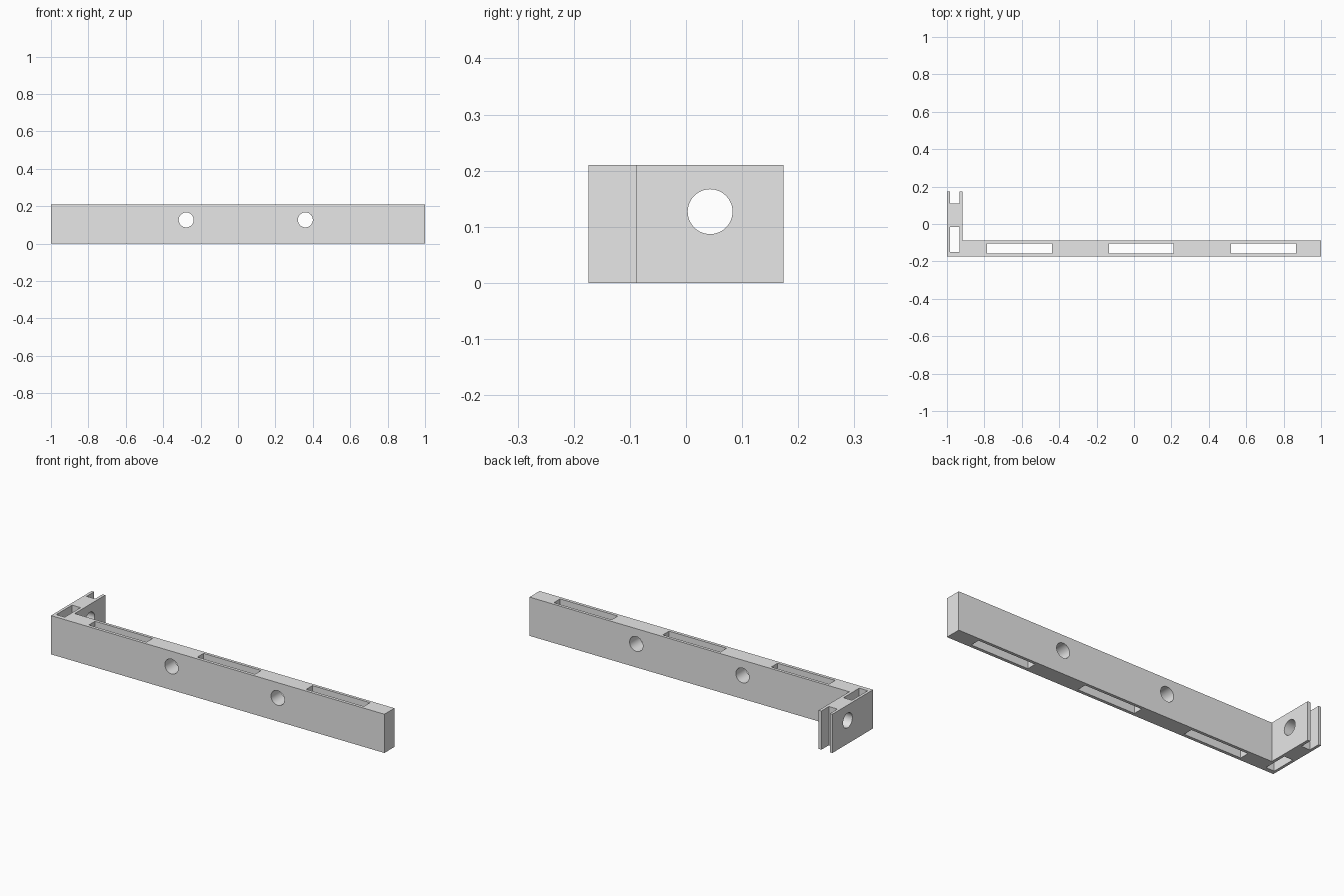
import bpy
import bmesh
from math import pi
from mathutils import Matrix, Vector

if "Cube" in bpy.data.objects:
    bpy.data.objects.remove(bpy.data.objects["Cube"])

HEIGHT = 0.21
FRONT, BACK = -0.174, 0.174
BAR_BACK, ARM_INNER = -0.088, -0.918
HOLE_Z, HOLE_R = 0.127, 0.04

grey = bpy.data.materials.new("light_grey")
grey.use_nodes = True
grey.diffuse_color = (0.8, 0.8, 0.8, 1)
grey.node_tree.nodes["Principled BSDF"].inputs["Base Color"].default_value = (0.8, 0.8, 0.8, 1)


def make_object(name, bm):
    bmesh.ops.recalc_face_normals(bm, faces=bm.faces)
    mesh = bpy.data.meshes.new(name)
    bm.to_mesh(mesh)
    bm.free()
    mesh.materials.append(grey)
    obj = bpy.data.objects.new(name, mesh)
    bpy.context.collection.objects.link(obj)
    return obj


def slot(bm, x0, x1, y0, y1):
    """Upright box passing right through the height of the bracket."""
    centre = Vector(((x0 + x1) / 2, (y0 + y1) / 2, HEIGHT / 2))
    size = Matrix.Diagonal((x1 - x0, y1 - y0, HEIGHT * 2, 1))
    bmesh.ops.create_cube(bm, size=1, matrix=Matrix.Translation(centre) @ size)


def hole(bm, x, y, axis):
    """Round bore lying along the given axis."""
    turn = Matrix.Rotation(pi / 2, 4, "X" if axis == "Y" else "Y")
    bmesh.ops.create_cone(bm, cap_ends=True, segments=48, radius1=HOLE_R, radius2=HOLE_R,
                          depth=0.2, matrix=Matrix.Translation((x, y, HOLE_Z)) @ turn)


# L-shaped body: long bar with a short arm at one end
bm = bmesh.new()
outline = [(-1, FRONT), (1, FRONT), (1, BAR_BACK), (ARM_INNER, BAR_BACK),
           (ARM_INNER, BACK), (-1, BACK)]
base = bm.faces.new([bm.verts.new((x, y, 0)) for x, y in outline])
top = bmesh.ops.extrude_face_region(bm, geom=[base])["geom"]
bmesh.ops.translate(bm, verts=[v for v in top if isinstance(v, bmesh.types.BMVert)],
                    vec=(0, 0, HEIGHT))
bracket = make_object("bracket", bm)

# Openings: bar slots, arm slot, open fork, and the round bores
bm = bmesh.new()
for x in (-0.612, 0.039, 0.692):
    slot(bm, x - 0.173, x + 0.173, -0.157, -0.104)
slot(bm, -0.985, -0.934, -0.15, -0.015)
slot(bm, -0.985, -0.934, 0.11, BACK + 0.1)
for x in (-0.277, 0.36):
    hole(bm, x, (FRONT + BAR_BACK) / 2, "Y")
hole(bm, (ARM_INNER - 1) / 2, 0.043, "X")
cutter = make_object("opening_cutter", bm)
cutter.hide_render = True

# Cut the openings and drop the cutter
cut = bracket.modifiers.new("openings", "BOOLEAN")
cut.operation = "DIFFERENCE"
cut.solver = "EXACT"
cut.object = cutter
bpy.ops.object.select_all(action="DESELECT")
bracket.select_set(True)
bpy.context.view_layer.objects.active = bracket
bpy.ops.object.modifier_apply(modifier=cut.name)
bpy.data.objects.remove(cutter)
bpy.ops.object.shade_smooth_by_angle(angle=pi / 6)
